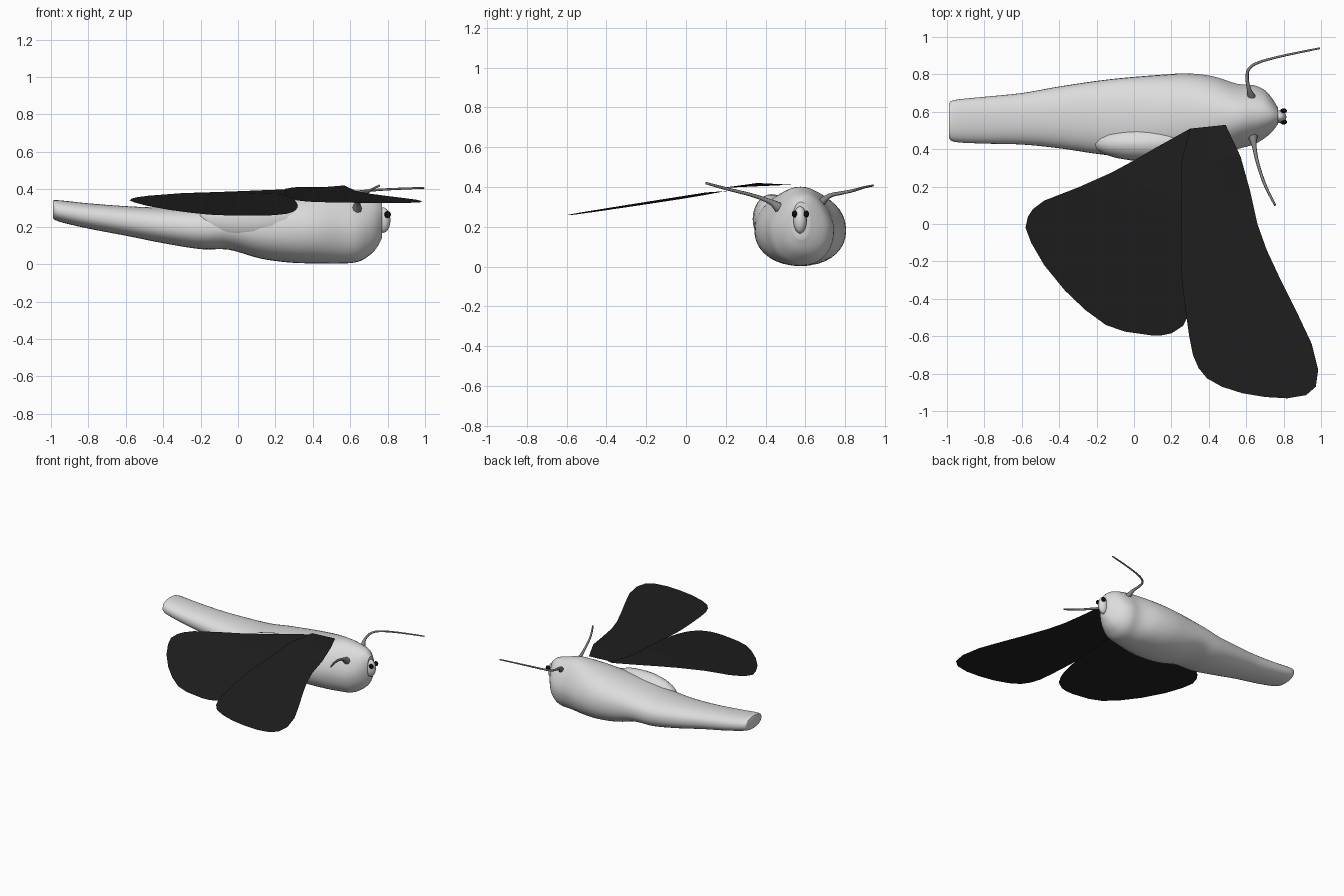
import bpy, bmesh, math
from mathutils import Vector

if "Cube" in bpy.data.objects:
    bpy.data.objects.remove(bpy.data.objects["Cube"])


def material(name, value):
    m = bpy.data.materials.new(name)
    m.diffuse_color = (value, value, value, 1)
    m.use_nodes = True
    m.node_tree.nodes["Principled BSDF"].inputs["Base Color"].default_value = m.diffuse_color
    return m


PALE = material("pale grey", 0.72)
CHARCOAL = material("charcoal", 0.014)
GREY = material("mid grey", 0.23)
BLACK = material("black", 0.004)


def finish(name, bm, mat, smooth=True):
    mesh = bpy.data.meshes.new(name)
    bmesh.ops.recalc_face_normals(bm, faces=bm.faces)
    bm.to_mesh(mesh)
    bm.free()
    mesh.materials.append(mat)
    for p in mesh.polygons:
        p.use_smooth = smooth
    obj = bpy.data.objects.new(name, mesh)
    bpy.context.collection.objects.link(obj)
    return obj


def spline(rows, steps):
    """Catmull-Rom interpolation of tuples."""
    out = []
    for i in range(len(rows) - 1):
        a, b = rows[max(i - 1, 0)], rows[i]
        c, d = rows[i + 1], rows[min(i + 2, len(rows) - 1)]
        for s in range(steps):
            t = s / steps
            out.append(tuple(
                0.5 * (2 * q + (r - p) * t + (2 * p - 5 * q + 4 * r - u) * t * t
                       + (3 * q - p - 3 * r + u) * t ** 3)
                for p, q, r, u in zip(a, b, c, d)))
    out.append(rows[-1])
    return out


def loft(bm, rings, closed):
    for a, b in zip(rings, rings[1:]):
        n = len(a)
        for i in range(n if closed else n - 1):
            j = (i + 1) % n
            bm.faces.new((a[i], a[j], b[j], b[i]))


def ellipsoid(name, centre, radii, mat):
    bm = bmesh.new()
    bmesh.ops.create_uvsphere(bm, u_segments=20, v_segments=12, radius=1)
    for v in bm.verts:
        v.co = Vector(c + r * k for c, r, k in zip(centre, radii, v.co))
    return finish(name, bm, mat)


# Body: x, y low, y high, z low, z high, narrowing towards the top
SECTIONS = [
    (-0.99, 0.475, 0.635, 0.255, 0.335, 0), (-0.965, 0.44, 0.662, 0.23, 0.342, 0),
    (-0.8, 0.43, 0.68, 0.19, 0.325, 0), (-0.6, 0.425, 0.70, 0.152, 0.31, 0),
    (-0.4, 0.405, 0.735, 0.112, 0.302, 0), (-0.2, 0.375, 0.765, 0.08, 0.305, 0),
    (-0.05, 0.36, 0.782, 0.077, 0.325, 0), (0.12, 0.345, 0.796, 0.03, 0.35, 0),
    (0.28, 0.345, 0.805, 0.008, 0.37, 0.05), (0.42, 0.36, 0.79, 0.004, 0.39, 0.15),
    (0.55, 0.40, 0.75, 0.003, 0.402, 0.25), (0.64, 0.425, 0.742, 0.012, 0.385, 0.28),
    (0.70, 0.46, 0.715, 0.045, 0.37, 0.25), (0.74, 0.495, 0.67, 0.085, 0.352, 0.2),
    (0.77, 0.535, 0.62, 0.14, 0.325, 0.1),
]
bm = bmesh.new()
rings = []
for x, y0, y1, z0, z1, narrow in spline(SECTIONS, 4):
    ring = []
    for k in range(36):
        a = 2 * math.pi * k / 36
        c, s = math.cos(a), math.sin(a)
        c = math.copysign(abs(c) ** 0.88, c)
        s = math.copysign(abs(s) ** 0.88, s)
        ring.append(bm.verts.new((x, (y0 + y1) / 2 + c * (y1 - y0) / 2 * (1 - narrow * max(s, 0)),
                                  (z0 + z1) / 2 + s * (z1 - z0) / 2)))
    rings.append(ring)
loft(bm, rings, True)
bm.faces.new(rings[0])
bm.faces.new(rings[-1])
body = finish("body", bm, PALE)
bpy.context.view_layer.objects.active = body
body.select_set(True)
bpy.ops.object.shade_smooth_by_angle(angle=math.radians(40))

# Swelling on the winged flank, and the face
ellipsoid("flank_bulge", (0.08, 0.43, 0.24), (0.30, 0.095, 0.125), PALE)
ellipsoid("snout", (0.775, 0.573, 0.235), (0.04, 0.034, 0.068), PALE)
for side in (-1, 1):
    ellipsoid("eye", (0.80, 0.575 + side * 0.03, 0.265), (0.018, 0.013, 0.018), BLACK)


# Wings: thin sheets between a leading and a trailing edge
def wing(name, lead, trail, height):
    bm = bmesh.new()
    rows = []
    for a, b in zip(lead, trail):
        row = []
        for k in range(9):
            p = Vector(a).lerp(Vector(b), k / 8)
            row.append(bm.verts.new((p.x, p.y, height(p.x, p.y))))
        rows.append(row)
    loft(bm, rows, False)
    finish(name, bm, CHARCOAL, False)


def fore_height(x, y):
    if y < 0.2:
        return 0.397 + (y - 0.2) * 0.062
    ridge = max(0, 1 - abs(y - 0.33) / 0.14) * max(0, 1 - abs(x - 0.58) / 0.2)
    return 0.397 + (y - 0.2) * 0.045 + 0.022 * ridge


def hind_height(x, y):
    z = 0.26 + 0.16 * (y + 0.59) + 0.015 * (x - 0.1)
    return min(z, 0.375 + (y - 0.13) * 0.07)


wing("forewing",
     [(0.49, 0.53), (0.57, 0.36), (0.62, 0.18), (0.66, 0.0), (0.71, -0.14), (0.78, -0.29),
      (0.87, -0.47), (0.95, -0.64), (0.985, -0.78), (0.972, -0.87), (0.92, -0.915),
      (0.82, -0.932), (0.70, -0.925)],
     [(0.30, 0.51), (0.25, 0.32), (0.252, 0.16), (0.255, 0.0), (0.25, -0.14), (0.255, -0.29),
      (0.275, -0.46), (0.295, -0.60), (0.315, -0.70), (0.345, -0.77), (0.39, -0.825),
      (0.47, -0.87), (0.58, -0.905)],
     fore_height)
wing("hindwing",
     [(0.30, 0.51), (0.12, 0.41), (0.0, 0.34), (-0.12, 0.275), (-0.30, 0.195), (-0.48, 0.125),
      (-0.54, 0.08), (-0.567, 0.04), (-0.58, -0.02), (-0.55, -0.10), (-0.48, -0.22),
      (-0.37, -0.355), (-0.26, -0.46), (-0.15, -0.54), (-0.05, -0.575)],
     [(0.34, 0.50), (0.29, 0.35), (0.28, 0.22), (0.285, 0.10), (0.295, 0.0), (0.305, -0.10),
      (0.315, -0.20), (0.32, -0.28), (0.318, -0.35), (0.31, -0.42), (0.295, -0.48),
      (0.262, -0.545), (0.20, -0.585), (0.15, -0.595), (0.09, -0.595)],
     hind_height)


# Antennae: tapered tubes with a thick base
def antenna(name, points):
    rows = spline(points, 5)
    bm = bmesh.new()
    rings = []
    for i, (x, y, z, r) in enumerate(rows):
        d = Vector(rows[min(i + 1, len(rows) - 1)][:3]) - Vector(rows[max(i - 1, 0)][:3])
        u = d.cross(Vector((0, 0, 1))).normalized()
        w = d.cross(u).normalized()
        rings.append([bm.verts.new(Vector((x, y, z)) + r * (
            u * math.cos(k * math.pi / 4) + w * math.sin(k * math.pi / 4))) for k in range(8)])
    loft(bm, rings, True)
    bm.faces.new(rings[0])
    bm.faces.new(rings[-1])
    finish(name, bm, GREY)


antenna("back_antenna", [
    (0.635, 0.66, 0.305, 0.028), (0.615, 0.72, 0.355, 0.012), (0.605, 0.78, 0.37, 0.009),
    (0.615, 0.83, 0.38, 0.008), (0.67, 0.865, 0.39, 0.007), (0.80, 0.90, 0.40, 0.006),
    (0.995, 0.94, 0.408, 0.005)])
antenna("front_antenna", [
    (0.635, 0.47, 0.295, 0.028), (0.642, 0.42, 0.328, 0.013), (0.66, 0.33, 0.36, 0.009),
    (0.70, 0.21, 0.39, 0.008), (0.755, 0.10, 0.42, 0.006)])
